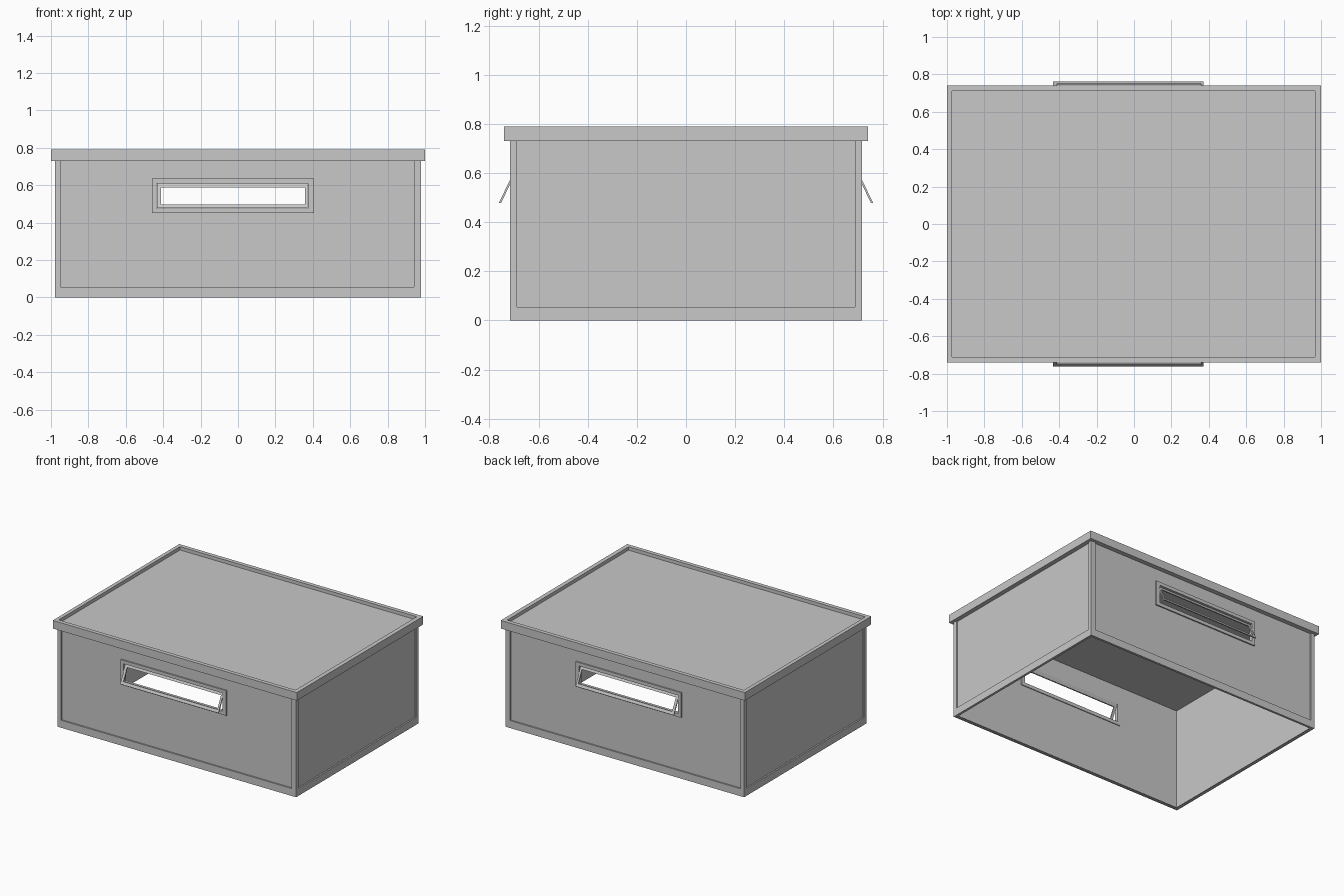
import bpy
import bmesh

cube = bpy.data.objects.get("Cube")
if cube:
    bpy.data.objects.remove(cube, do_unlink=True)

grey = bpy.data.materials.new("plain grey")
grey.use_nodes = True
grey.diffuse_color = (0.58, 0.58, 0.58, 1)
grey.node_tree.nodes["Principled BSDF"].inputs["Base Color"].default_value = (0.58, 0.58, 0.58, 1)


def rect(u0, u1, v0, v1):
    return [(u0, v0), (u1, v0), (u1, v1), (u0, v1)]


def slab(name, place, d0, d1, outer, inner=None):
    """Rectangular plate between two depths, with an optional rectangular hole."""
    bm = bmesh.new()
    loops = [rect(*r) for r in (outer, inner) if r]
    low, high = [[[bm.verts.new(place(u, d, v)) for u, v in loop] for loop in loops]
                 for d in (d0, d1)]
    for i in range(4):
        j = (i + 1) % 4
        for a, b in zip(low, high):
            bm.faces.new((a[i], a[j], b[j], b[i]))
        if inner:
            for level in (low, high):
                bm.faces.new((level[0][i], level[0][j], level[1][j], level[1][i]))
    if not inner:
        bm.faces.new(low[0])
        bm.faces.new(high[0])
    bmesh.ops.recalc_face_normals(bm, faces=bm.faces)
    mesh = bpy.data.meshes.new(name)
    bm.to_mesh(mesh)
    bm.free()
    mesh.materials.append(grey)
    obj = bpy.data.objects.new(name, mesh)
    bpy.context.collection.objects.link(obj)
    return obj


HALF_X, HALF_Y = 0.978, 0.717
RAISE, WALL = 0.011, 0.022
opening = (-0.435, 0.375, 0.475, 0.61)

# Long walls with hand openings and tilted pull handles
for side, s in (("front", -1), ("back", 1)):
    def place(u, d, v, s=s):
        return (u, s * d, v)

    def tilted(u, d, v, s=s):
        return (u, s * (d + (0.61 - v) * 0.48), v)

    slab(side + "_wall", place, HALF_Y - WALL, HALF_Y - RAISE,
         (-HALF_X + RAISE, HALF_X - RAISE, 0.004, 0.757), opening)
    slab(side + "_border", place, HALF_Y - RAISE - 0.002, HALF_Y,
         (-HALF_X, HALF_X, 0, 0.75), (-0.95, 0.94, 0.055, 0.73))
    slab(side + "_opening_trim", place, HALF_Y - WALL - 0.006, HALF_Y - 0.001,
         (-0.46, 0.405, 0.45, 0.635), opening)
    slab(side + "_handle", tilted, 0.689, 0.698,
         (-0.432, 0.372, 0.478, 0.61), (-0.413, 0.357, 0.497, 0.587))

# Short walls
for side, s in (("right", -1), ("left", 1)):
    def place(u, d, v, s=s):
        return (s * d, u, v)

    slab(side + "_wall", place, HALF_X - WALL, HALF_X - RAISE,
         (-HALF_Y + RAISE, HALF_Y - RAISE, 0.004, 0.757))
    slab(side + "_border", place, HALF_X - RAISE - 0.002, HALF_X,
         (-HALF_Y, HALF_Y, 0, 0.75), (-0.688, 0.688, 0.055, 0.73))


# Lid with a raised rim around a recessed panel
def flat(u, d, v):
    return (u, v, d)


slab("lid_rim", flat, 0.73, 0.79, (-1, 1, -0.74, 0.74), (-0.972, 0.968, -0.71, 0.71))
slab("lid_panel", flat, 0.752, 0.765, (-0.98, 0.98, -0.72, 0.72))
